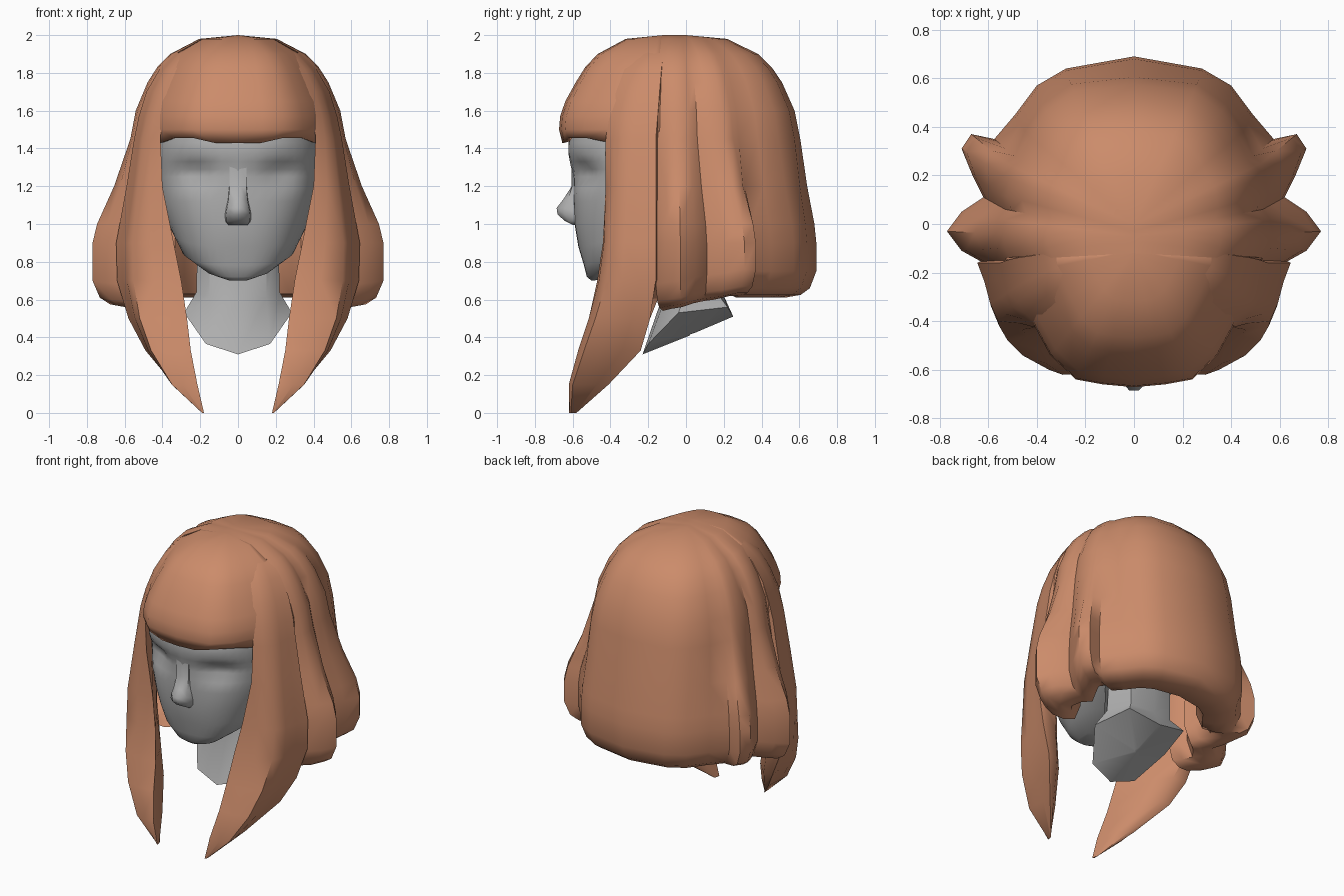
import bpy, bmesh, math
from mathutils import Vector


def material(name, rgb):
    m = bpy.data.materials.new(name)
    m.diffuse_color = (*rgb, 1)
    return m


HAIR = material("copper hair", (0.60, 0.26, 0.145))
SKIN = material("grey skin", (0.43, 0.43, 0.43))


def build(name, grid, mat, closed=False, mirror=False, thick=0, angle=50):
    """Skin a list of point rows; closed rows become a capped loft."""
    bm = bmesh.new()
    rows = [[bm.verts.new(p) for p in row] for row in grid]
    n = len(rows[0])
    for a, b in zip(rows, rows[1:]):
        for i in range(n if closed else n - 1):
            j = (i + 1) % n
            bm.faces.new((a[i], a[j], b[j], b[i]))
    if closed:
        bm.faces.new(rows[0])
        bm.faces.new(rows[-1])
    bmesh.ops.remove_doubles(bm, verts=bm.verts, dist=0.0005)
    if closed:
        bmesh.ops.recalc_face_normals(bm, faces=bm.faces)
    me = bpy.data.meshes.new(name)
    bm.to_mesh(me)
    bm.free()
    me.materials.append(mat)
    ob = bpy.data.objects.new(name, me)
    bpy.context.collection.objects.link(ob)
    bpy.ops.object.select_all(action='DESELECT')
    ob.select_set(True)
    bpy.context.view_layer.objects.active = ob
    bpy.ops.object.shade_smooth_by_angle(angle=math.radians(angle))
    if mirror:
        ob.modifiers.new("Mirror", 'MIRROR').merge_threshold = 0.002
    if thick:
        s = ob.modifiers.new("Solidify", 'SOLIDIFY')
        s.thickness, s.offset = thick, -1
    return ob


def rings(rows, n, power):
    """Superellipse rings from (front z, half width, front y, back y, tilt)."""
    out = []
    for z, w, f, b, tilt in rows:
        ring = []
        for i in range(n):
            a = 2 * math.pi * i / n
            c, s = math.cos(a), math.sin(a)
            x = w * math.copysign(abs(s) ** (2 / power), s)
            y = (f + b) / 2 - (b - f) / 2 * math.copysign(abs(c) ** (2 / power), c)
            ring.append(Vector((x, y, z + tilt * (y - f))))
        out.append(ring)
    return out


# Head, with eye sockets pressed into the front
head = rings([(0.70, 0.06, -0.50, -0.36, 0.1), (0.72, 0.17, -0.525, -0.2, 0.25),
              (0.78, 0.30, -0.54, 0.1, 0.3), (0.88, 0.345, -0.57, 0.25, 0.2),
              (1.0, 0.39, -0.59, 0.38, 0.1), (1.12, 0.425, -0.595, 0.45, 0),
              (1.19, 0.435, -0.597, 0.46, 0), (1.25, 0.44, -0.602, 0.47, 0),
              (1.29, 0.443, -0.607, 0.48, 0), (1.33, 0.445, -0.615, 0.48, 0),
              (1.37, 0.445, -0.622, 0.48, 0),
              (1.43, 0.445, -0.622, 0.48, 0), (1.6, 0.42, -0.57, 0.47, 0),
              (1.75, 0.33, -0.48, 0.38, 0), (1.85, 0.15, -0.3, 0.2, 0)], 48, 2.5)
for ring in head:
    for p in ring:
        if p.y < -0.3:
            d = ((abs(p.x) - 0.23) / 0.11) ** 2 + ((p.z - 1.27) / 0.06) ** 2
            p.y += 0.06 * math.exp(-d)
build("head", head, SKIN, closed=True)

# Nose: (z, half width, tip y)
nose = [[(-w, -0.56, z), (-w * 0.9, (y - 0.6) / 2, z), (-w * 0.3, y, z),
         (w * 0.3, y, z), (w * 0.9, (y - 0.6) / 2, z), (w, -0.56, z)]
        for z, w, y in [(1.32, 0.05, -0.605), (1.2, 0.05, -0.605), (1.13, 0.055, -0.65),
                        (1.085, 0.065, -0.685), (1.05, 0.072, -0.68), (1.015, 0.07, -0.64),
                        (0.995, 0.055, -0.6)]]
build("nose", nose, SKIN, closed=True, angle=60)


def mirrored_ring(half):
    """Close a half outline, given from front centre to back centre."""
    return half + [(-x, y, z) for x, y, z in half[-2:0:-1]]


# Neck flaring to a keel-shaped cut-off base
neck = [mirrored_ring([(0, 0.02, 0.41), (0.01, 0.02, 0.415), (0.02, 0.03, 0.42),
                       (0.01, 0.05, 0.425), (0, 0.05, 0.425)]),
        mirrored_ring([(0, -0.23, 0.31), (0.17, -0.2, 0.365), (0.285, -0.04, 0.53),
                       (0.22, 0.22, 0.56), (0, 0.25, 0.51)]),
        mirrored_ring([(0, -0.13, 0.6), (0.15, -0.11, 0.61), (0.22, 0, 0.64),
                       (0.16, 0.16, 0.64), (0, 0.2, 0.62)]),
        mirrored_ring([(0, -0.14, 0.95), (0.15, -0.1, 0.95), (0.215, 0.02, 0.95),
                       (0.16, 0.16, 0.95), (0, 0.2, 0.95)])]
build("neck", neck, SKIN, closed=True, angle=40)

# Crown curve shared by all hair sheets: (height, share of the full radius)
CROWN = [(2.0, 0), (1.98, 0.36), (1.90, 0.63), (1.83, 0.75), (1.75, 0.84), (1.6, 0.95), (1.45, 1)]
# Flare below the crown: (height, blend from upper to lower outline)
FLARE = [(1.2, 0.43), (1.0, 0.88), (0.9, 1)]
# Rolled-under hem and thick inner wall: (height above the lower edge, scale)
HEM = [(0.14, 1), (0.05, 0.95), (0.015, 0.88), (0, 0.76), (0.02, 0.64), (0.12, 0.58),
       (0.3, 0.58), (0.5, 0.6)]

# Back and side hair columns: (crown y, upper x, y, lower x, y, lower edge z)
COLUMNS = [(0, 0, 0.605, 0, 0.69, 0.61), (0, 0.26, 0.575, 0.28, 0.64, 0.61),
           (0, 0.38, 0.49, 0.40, 0.57, 0.61), (0, 0.45, 0.38, 0.49, 0.45, 0.61),
           (0, 0.49, 0.28, 0.575, 0.35, 0.61),
           (-0.01, 0.525, 0.25, 0.67, 0.37, 0.62), (-0.02, 0.54, 0.20, 0.71, 0.31, 0.62),
           (-0.03, 0.55, 0.12, 0.665, 0.20, 0.60), (-0.04, 0.53, 0.06, 0.62, 0.11, 0.59),
           (-0.05, 0.56, 0.02, 0.71, 0.05, 0.58), (-0.07, 0.57, -0.04, 0.77, -0.03, 0.56),
           (-0.09, 0.56, -0.10, 0.71, -0.11, 0.55), (-0.12, 0.53, -0.15, 0.62, -0.16, 0.54)]
sheet = []
for z, p in CROWN:
    sheet.append([(ux * p, cy + (uy - cy) * p, z) for cy, ux, uy, lx, ly, b in COLUMNS])
for z, g in FLARE:
    sheet.append([(ux + (lx - ux) * g, uy + (ly - uy) * g, z) for cy, ux, uy, lx, ly, b in COLUMNS])
for h, s in HEM:
    sheet.append([(lx * s, ly * s, b + h) for cy, ux, uy, lx, ly, b in COLUMNS])
build("back_and_side_hair", sheet, HAIR, mirror=True)

# Bangs columns: (crown y, outer x, y, lower edge z); the first ones tuck under the sides
BANGS = [(-0.10, 0.53, -0.14, 1.43), (-0.11, 0.51, -0.21, 1.43), (-0.12, 0.47, -0.3, 1.43),
         (-0.12, 0.415, -0.41, 1.43), (-0.12, 0.345, -0.54, 1.455),
         (-0.12, 0.24, -0.64, 1.455), (-0.12, 0.13, -0.66, 1.43), (-0.12, 0, -0.672, 1.43)]
fringe = [[(x * p, c + (y - c) * p, z) for c, x, y, b in BANGS]
          for z, p in CROWN[:-2] + [(1.65, 0.94), (1.57, 0.99), (1.5, 1)]]
fringe.append([(x * 0.98, y * 0.975, b) for c, x, y, b in BANGS])
build("bangs", fringe, HAIR, mirror=True, thick=0.03)

# Long front locks: (z, front edge x, y, outer ridge x, y, rear edge x, y)
LOCK = [(1.975, 0.12, -0.20, 0.15, -0.16, 0.17, -0.11),
        (1.90, 0.26, -0.27, 0.31, -0.21, 0.34, -0.12),
        (1.82, 0.325, -0.325, 0.38, -0.25, 0.415, -0.13),
        (1.7, 0.375, -0.37, 0.44, -0.29, 0.485, -0.14),
        (1.57, 0.405, -0.41, 0.48, -0.32, 0.525, -0.15),
        (1.45, 0.41, -0.425, 0.505, -0.34, 0.55, -0.16),
        (1.2, 0.40, -0.425, 0.53, -0.37, 0.59, -0.16),
        (0.9, 0.34, -0.44, 0.56, -0.40, 0.645, -0.16),
        (0.7, 0.30, -0.47, 0.555, -0.42, 0.64, -0.16),
        (0.5, 0.27, -0.51, 0.52, -0.48, 0.58, -0.19),
        (0.33, 0.25, -0.56, 0.46, -0.54, 0.49, -0.24),
        (0.15, 0.215, -0.615, 0.35, -0.60, 0.34, -0.41),
        (0.0, 0.18, -0.62, 0.19, -0.61, 0.19, -0.58)]
lock = []
for z, fx, fy, ox, oy, rx, ry in LOCK:
    f, o, r = Vector((fx, fy, z)), Vector((ox, oy, z)), Vector((rx, ry, z))
    mid = (f + r) / 2
    out = (o - mid) * 0.15
    k = min(1, z / 0.5)
    tuck = r + Vector((-0.1, 0.05 if z > 0.55 else 0, 0)) * k
    belly = mid - (o - mid) * (0.45 if z < 1.3 else 0.1)
    lock.append([f, (f + o) / 2 + out, o, (o * 2 + r) / 3 + out * 0.4,
                 (o + r * 2) / 3 - out * 0.1, r, tuck, belly])
build("front_lock", lock, HAIR, closed=True, mirror=True)
